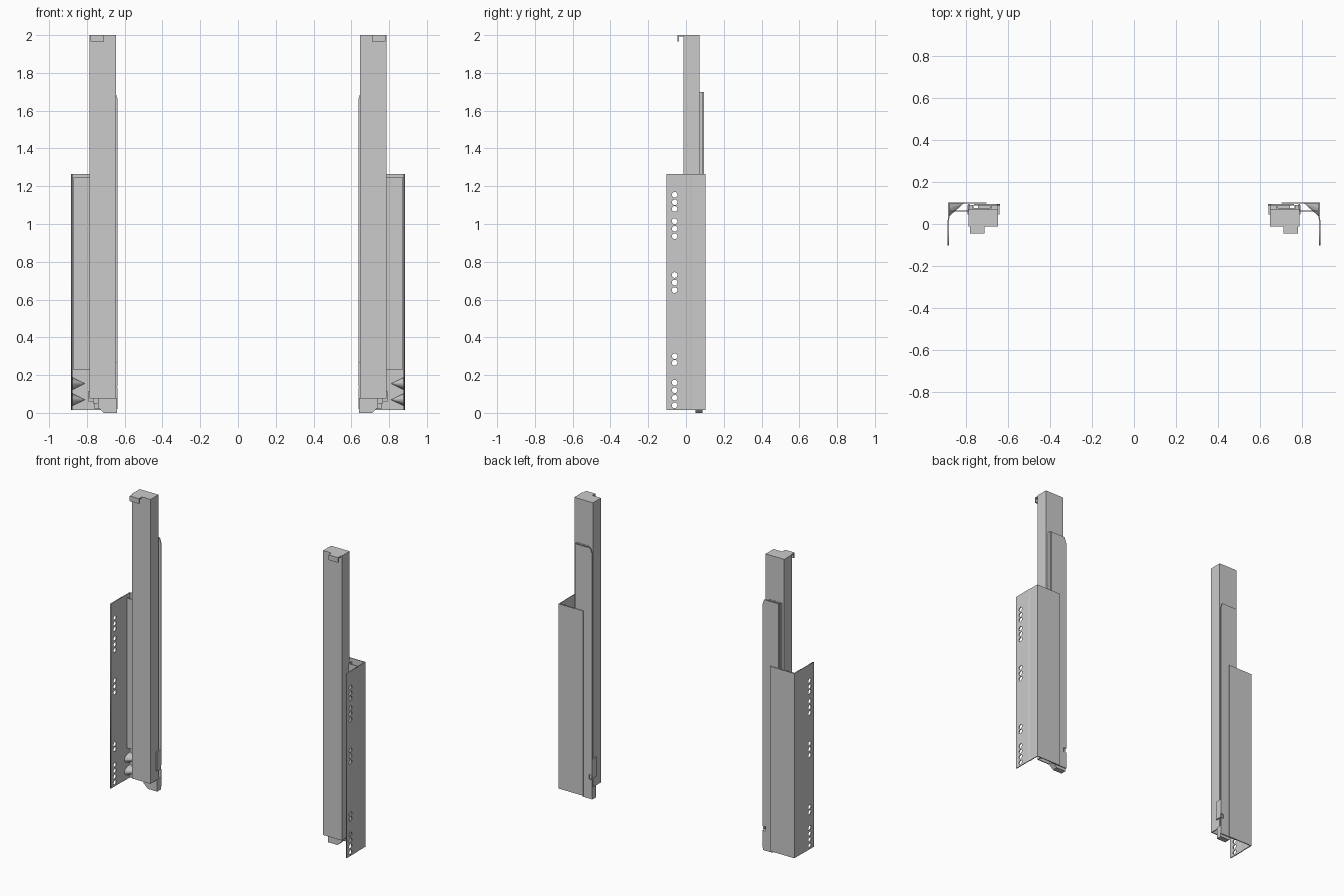
import bpy, bmesh, math

if "Cube" in bpy.data.objects:
    bpy.data.objects.remove(bpy.data.objects["Cube"])

T = 0.006  # sheet metal thickness


def finish(name, bm, sheet=False):
    """Turn a bmesh for the right-hand runner into an object mirrored across x = 0."""
    bmesh.ops.recalc_face_normals(bm, faces=bm.faces[:])
    me = bpy.data.meshes.new(name)
    bm.to_mesh(me)
    bm.free()
    ob = bpy.data.objects.new(name, me)
    bpy.context.collection.objects.link(ob)
    if sheet:
        so = ob.modifiers.new("thickness", 'SOLIDIFY')
        so.thickness = T
        so.offset = 0
        so.use_even_offset = True
    ob.modifiers.new("other_side", 'MIRROR').use_axis[0] = True
    return ob


def prism(name, pts, lo, hi, axis):
    """Extrude a 2D outline: axis 'z' uses (x, y), axis 'y' uses (x, z)."""
    bm = bmesh.new()
    at = (lambda p, d: (p[0], p[1], d)) if axis == 'z' else (lambda p, d: (p[0], d, p[1]))
    a = [bm.verts.new(at(p, lo)) for p in pts]
    b = [bm.verts.new(at(p, hi)) for p in pts]
    bm.faces.new(a)
    bm.faces.new(b[::-1])
    n = len(pts)
    for i in range(n):
        bm.faces.new((a[i], b[i], b[(i + 1) % n], a[(i + 1) % n]))
    return finish(name, bm)


def box(name, x0, x1, y0, y1, z0, z1):
    return prism(name, [(x0, y0), (x1, y0), (x1, y1), (x0, y1)], z0, z1, 'z')


def sheet(name, path, z0, z1, closed=False):
    """Bent sheet following an (x, y) path."""
    bm = bmesh.new()
    a = [bm.verts.new((x, y, z0)) for x, y in path]
    b = [bm.verts.new((x, y, z1)) for x, y in path]
    n = len(path)
    for i in range(n if closed else n - 1):
        j = (i + 1) % n
        bm.faces.new((a[i], a[j], b[j], b[i]))
    return finish(name, bm, True)


# Perforated side flange: flat outline with holes, stood up in the yz plane
cu = bpy.data.curves.new("flange_outline", 'CURVE')
cu.dimensions = '2D'
cu.fill_mode = 'BOTH'
cu.extrude = T / 2


def loop(pts):
    s = cu.splines.new('POLY')
    s.points.add(len(pts) - 1)
    for p, (u, v) in zip(s.points, pts):
        p.co = (u, v, 0, 1)
    s.use_cyclic_u = True


loop([(-0.103, 0.015), (0.02, 0.015), (0.02, 1.265), (-0.103, 1.265)])
for z in (0.04, 0.08, 0.12, 0.16, 0.265, 0.30, 0.65, 0.69, 0.73,
          0.935, 0.975, 1.015, 1.08, 1.115, 1.155):
    loop([(-0.06 + 0.015 * math.cos(k * math.tau / 20),
           z + 0.015 * math.sin(k * math.tau / 20)) for k in range(20)])
tmp = bpy.data.objects.new("flange_outline", cu)
bpy.context.collection.objects.link(tmp)
me = bpy.data.meshes.new_from_object(tmp)
bpy.data.objects.remove(tmp)
bm = bmesh.new()
bm.from_mesh(me)
bmesh.ops.remove_doubles(bm, verts=bm.verts[:], dist=1e-5)
for v in bm.verts:
    u, w, d = v.co
    v.co = (0.882 + d, u, w)
finish("perforated_flange", bm)

# Cabinet bracket: rest of flange bent into the back plate
sheet("bracket_back", [(0.882, 0.02), (0.88, 0.03), (0.88, 0.10), (0.70, 0.10)], 0.015, 1.265)
# Fixed rail folded inside the bracket
sheet("fixed_rail", [(0.874, 0.062), (0.785, 0.062), (0.785, 0.094)], 0.23, 1.245)

# Pressed corner ribs at the foot of the bracket
for i, z in enumerate((0.07, 0.155)):
    bm = bmesh.new()
    tip = bm.verts.new((0.81, 0.097, z))
    ring = [bm.verts.new((0.877, 0.097 - 0.06 * math.sin(k * math.pi / 8),
                          z + 0.033 * math.cos(k * math.pi / 8))) for k in range(9)]
    for k in range(8):
        bm.faces.new((tip, ring[k], ring[k + 1]))
    bm.faces.new((tip, ring[8], ring[0]))
    bm.faces.new(ring)
    finish(f"corner_rib_{i + 1}", bm)

# Middle slide: back plate with chamfered corner and edge notch, plus folded channel
prism("middle_plate", [(0.637, 0.02), (0.76, 0.02), (0.76, 1.70), (0.65, 1.70), (0.637, 1.66),
                       (0.637, 0.165), (0.66, 0.165), (0.66, 0.135), (0.637, 0.135)],
      0.088, 0.094, 'y')
sheet("middle_channel", [(0.68, 0.09), (0.68, 0.072), (0.765, 0.072), (0.765, 0.09)], 0.05, 1.70)

# Drawer runner: long hollow channel with end cap and hook
sheet("drawer_runner", [(0.649, -0.01), (0.783, -0.01), (0.783, 0.069), (0.649, 0.069)],
      0.075, 1.997, closed=True)
box("runner_cap", 0.646, 0.786, -0.013, 0.072, 1.992, 2.0)
box("hook_arm", 0.71, 0.78, -0.045, -0.01, 1.993, 2.0)
box("hook_lip", 0.71, 0.78, -0.045, -0.038, 1.965, 1.993)

# Small plastic parts at the foot
prism("foot_latch", [(0.64, 0.0), (0.71, 0.0), (0.742, 0.03), (0.742, 0.08), (0.64, 0.08)],
      0.05, 0.088, 'y')
box("side_stop", 0.638, 0.65, 0.045, 0.088, 0.14, 0.27)
box("guide_block", 0.765, 0.792, 0.045, 0.09, 0.06, 0.115)
